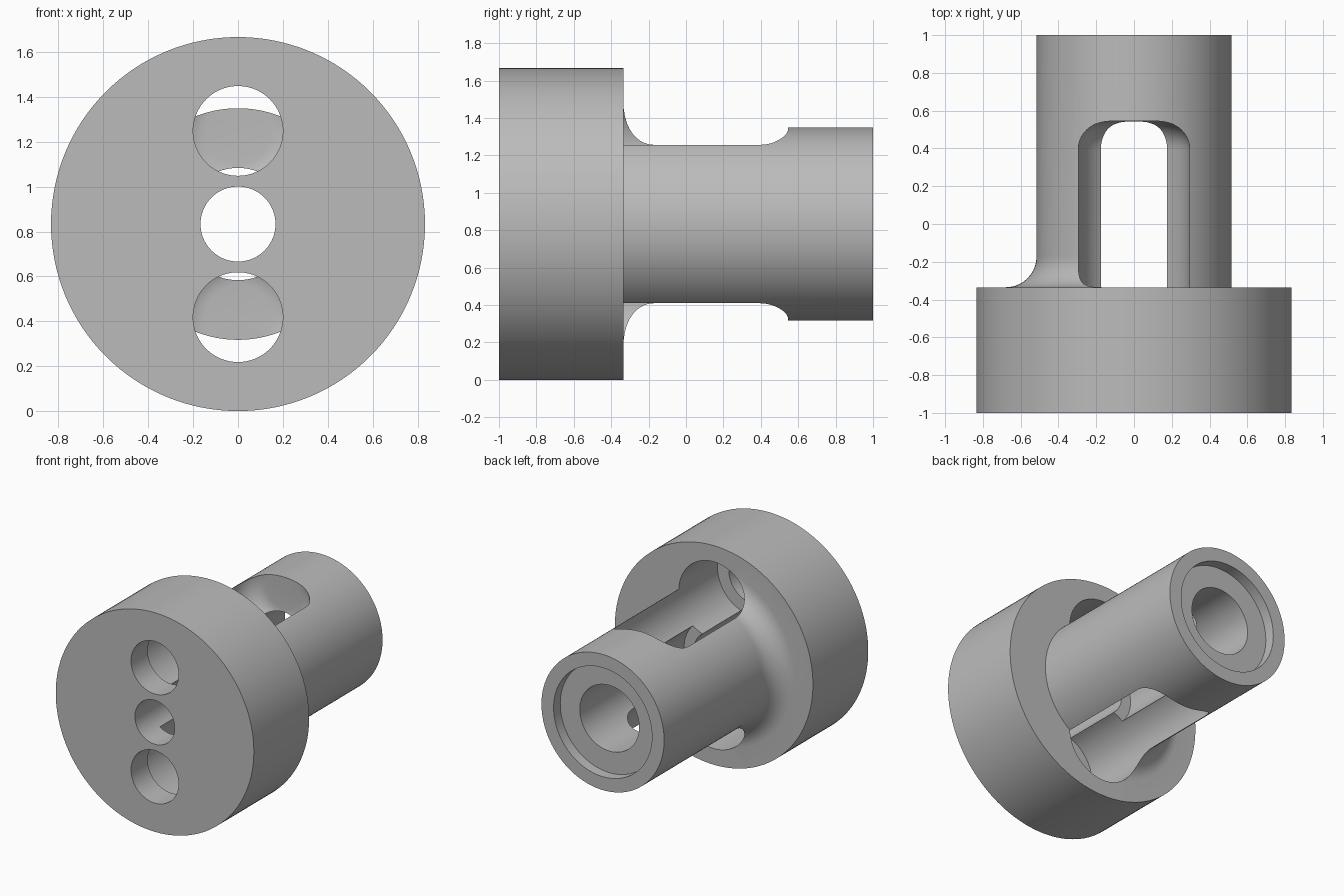
import bpy, bmesh, math
from mathutils import Matrix, Vector

default = bpy.data.objects.get("Cube")
if default:
    bpy.data.objects.remove(default, do_unlink=True)

CENTRE = 0.8333      # height of the main axis
FACE = -0.335        # back face of the flange
SHAFT = 0.516        # shaft radius
SLOT = 0.295         # slot radius

metal = bpy.data.materials.new("plain grey metal")
metal.use_nodes = True
grey = (0.5, 0.5, 0.5, 1)
metal.diffuse_color = grey
metal.node_tree.nodes["Principled BSDF"].inputs["Base Color"].default_value = grey


def arc(cr, cy, radius, start, end, steps=10):
    """Points of an arc in the (radius, y) plane, angles in degrees."""
    angles = [math.radians(start + (end - start) * i / steps) for i in range(steps + 1)]
    return [(cr + radius * math.cos(a), cy + radius * math.sin(a)) for a in angles]


def lathe(name, profile, z, sweep=360, steps=128):
    """Turn a closed (radius, y) profile around the y direction at height z."""
    bm = bmesh.new()
    verts = [bm.verts.new((0, y, -r)) for r, y in profile]
    face = bm.faces.new(verts)
    full = sweep == 360
    if full:
        edges = list(face.edges)
        bmesh.ops.delete(bm, geom=[face], context='FACES_ONLY')
        geom = verts + edges
    else:
        # keep the first cap and make the second one by spinning a copy
        geom = verts + list(face.edges)
    result = bmesh.ops.spin(bm, geom=geom, cent=(0, 0, 0), axis=(0, 1, 0),
                            angle=math.radians(sweep), steps=steps)
    if not full:
        last = [v for v in result["geom_last"] if isinstance(v, bmesh.types.BMVert)]
        bmesh.ops.contextual_create(bm, geom=[e for e in result["geom_last"]
                                              if isinstance(e, bmesh.types.BMEdge)])
    bmesh.ops.remove_doubles(bm, verts=bm.verts, dist=1e-5)
    bmesh.ops.dissolve_degenerate(bm, edges=bm.edges, dist=1e-6)
    bmesh.ops.recalc_face_normals(bm, faces=bm.faces)
    bmesh.ops.translate(bm, verts=bm.verts, vec=(0, 0, z))
    mesh = bpy.data.meshes.new(name)
    bm.to_mesh(mesh)
    bm.free()
    mesh.materials.append(metal)
    obj = bpy.data.objects.new(name, mesh)
    bpy.context.collection.objects.link(obj)
    return obj


def combine(target, tool, operation):
    """Apply a boolean and discard the helper."""
    tool.hide_render = True
    mod = target.modifiers.new(operation.lower(), 'BOOLEAN')
    mod.operation, mod.solver, mod.object = operation, 'EXACT', tool
    bpy.ops.object.select_all(action='DESELECT')
    bpy.context.view_layer.objects.active = target
    target.select_set(True)
    bpy.ops.object.modifier_apply(modifier=mod.name)
    bpy.data.objects.remove(tool, do_unlink=True)


# Flange and hollow shaft, with a stepped bore and a shallow end recess
body = lathe("flanged_shaft", [
    (0.167, -1), (CENTRE, -1), (CENTRE, FACE), (SHAFT, FACE), (SHAFT, 1),
    (0.414, 1), (0.414, 0.92), (0.25, 0.92), (0.25, FACE), (0.167, FACE)], CENTRE)

# Fillet where the shaft meets the flange, on the -x half only
R = 0.163
fillet = lathe("root_fillet", arc(SHAFT + R, FACE + R, R, 180, 270)
               + [(SHAFT + R, FACE - 0.05), (0.45, FACE - 0.05), (0.45, FACE + R)],
               CENTRE, 180, 64)
if sum(v.co.x for v in fillet.data.vertices) > 0:
    fillet.data.transform(Matrix.Scale(-1, 4, Vector((1, 0, 0))))
    fillet.data.flip_normals()
combine(body, fillet, 'UNION')

# Screw holes: narrow through the flange front, then a wide round-ended slot
NOSE = 0.15
for side in (-1, 1):
    cutter = lathe("screw_slot_cutter", [(0, -1.1), (0.2, -1.1), (0.2, -0.8), (SLOT, -0.8)]
                   + arc(SLOT - NOSE, 0.545 - NOSE, NOSE, 0, 90) + [(0, 0.545)],
                   CENTRE + side * 0.415, steps=96)
    combine(body, cutter, 'DIFFERENCE')

bpy.ops.object.shade_smooth_by_angle(angle=math.radians(30))
